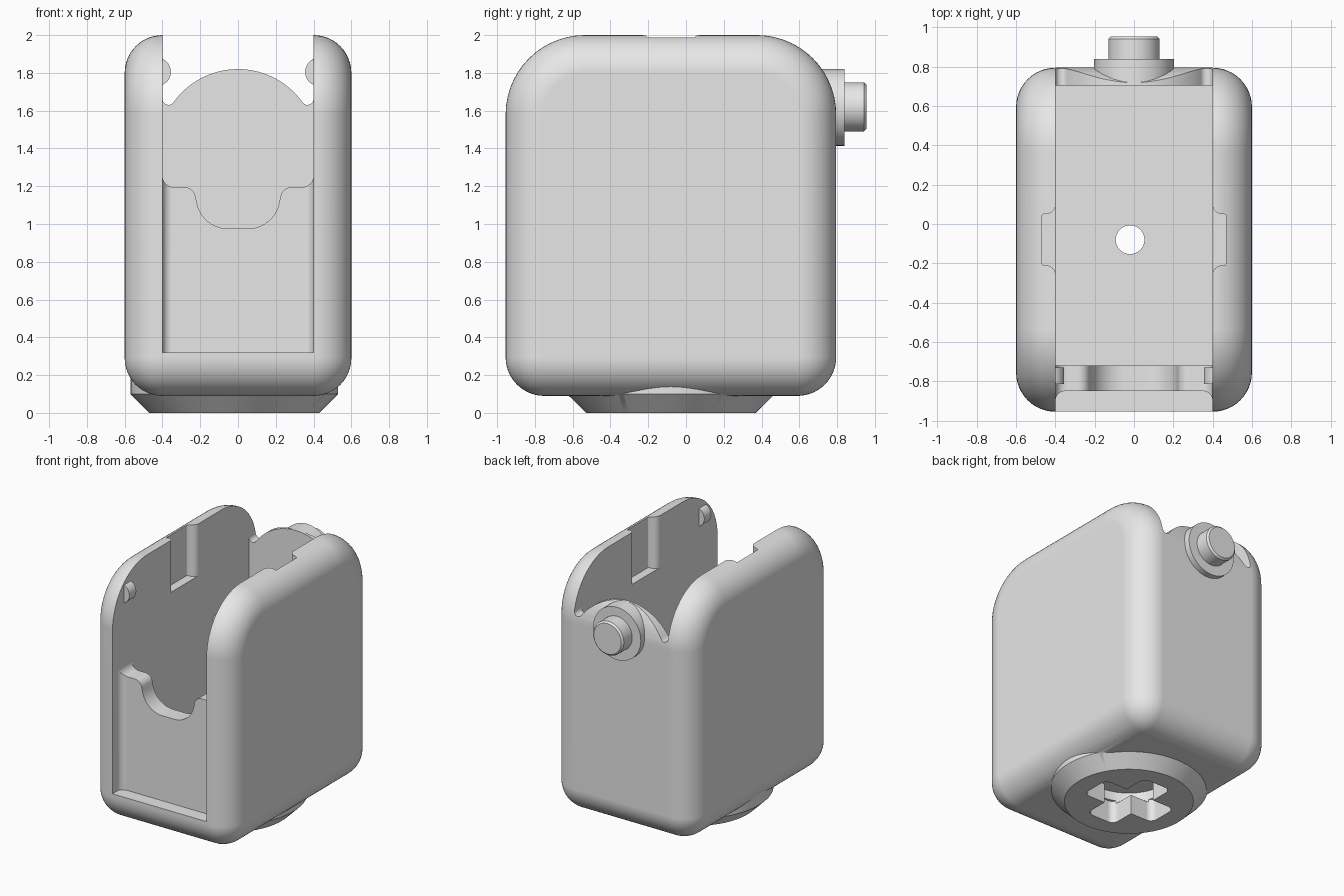
import bpy, bmesh
from math import sin, cos, tan, pi, radians
from mathutils import Vector, Matrix

cube = bpy.data.objects.get("Cube")
if cube:
    bpy.data.objects.remove(cube, do_unlink=True)

grey = bpy.data.materials.new("light_grey")
grey.use_nodes = True
grey.diffuse_color = (0.8, 0.8, 0.8, 1)
grey.node_tree.nodes["Principled BSDF"].inputs["Base Color"].default_value = (0.8, 0.8, 0.8, 1)


def rounded(points, seg=10):
    """Outline from (a, b, radius) corners, each corner turned into an arc."""
    out = []
    for i, (a, b, r) in enumerate(points):
        p = Vector((a, b))
        if r <= 0:
            out.append(p)
            continue
        u = (Vector(points[i - 1][:2]) - p).normalized()
        v = (Vector(points[(i + 1) % len(points)][:2]) - p).normalized()
        half = u.angle(v) / 2
        centre = p + (u + v).normalized() * (r / sin(half))
        start = p + u * (r / tan(half)) - centre
        sweep = pi - 2 * half
        if u.x * v.y - u.y * v.x > 0:
            sweep = -sweep
        for k in range(seg + 1):
            t = sweep * k / seg
            out.append(centre + Vector((start.x * cos(t) - start.y * sin(t),
                                        start.x * sin(t) + start.y * cos(t))))
    return out


def loft(name, rings):
    """Skin closed rings of equal length and cap both ends."""
    bm = bmesh.new()
    rows = [[bm.verts.new(p) for p in ring] for ring in rings]
    n = len(rows[0])
    for lo, hi in zip(rows, rows[1:]):
        for i in range(n):
            j = (i + 1) % n
            bm.faces.new((lo[i], lo[j], hi[j], hi[i]))
    bm.faces.new(rows[0])
    bm.faces.new(rows[-1])
    bmesh.ops.recalc_face_normals(bm, faces=bm.faces)
    mesh = bpy.data.meshes.new(name)
    bm.to_mesh(mesh)
    bm.free()
    mesh.materials.append(grey)
    obj = bpy.data.objects.new(name, mesh)
    bpy.context.collection.objects.link(obj)
    return obj


def prism(name, outline, axis, lo, hi):
    place = {"X": lambda p, t: (t, p[0], p[1]),
             "Y": lambda p, t: (p[0], t, p[1]),
             "Z": lambda p, t: (p[0], p[1], t)}[axis]
    return loft(name, [[place(p, t) for p in outline] for t in (lo, hi)])


def lathe(name, profile, centre, along_y=False, n=64):
    turn = Matrix.Rotation(-pi / 2 if along_y else 0, 3, "X")
    return loft(name, [[turn @ Vector((r * cos(2 * pi * k / n), r * sin(2 * pi * k / n), h))
                        + Vector(centre) for k in range(n)] for r, h in profile])


def boolean(target, tool, operation="DIFFERENCE"):
    mod = target.modifiers.new("bool", "BOOLEAN")
    mod.operation, mod.solver, mod.object = operation, "EXACT", tool
    bpy.context.view_layer.objects.active = target
    bpy.ops.object.modifier_apply(modifier=mod.name)
    bpy.data.objects.remove(tool, do_unlink=True)


def rect(a0, a1, b0, b1):
    return [(a0, b0), (a1, b0), (a1, b1), (a0, b1)]


# Housing: rounded side outline lofted across the width with rounded rims
R = 0.2
stations = []
for k in range(13):
    a = pi / 2 * k / 12
    stations.append((0.6 - R * (1 - cos(a)), R * (1 - sin(a))))
stations = [(-x, d) for x, d in stations] + [(x, d) for x, d in reversed(stations)]
rings = []
for x, d in stations:
    y0, y1, z0, z1 = -0.955 + d, 0.795 - d, 0.09 + d, 2.0 - d
    side = rounded([(y0, z0, 0.205 - d), (y1, z0, 0.205 - d),
                    (y1, z1, 0.42 - d), (y0, z1, 0.42 - d)], 14)
    rings.append([(x, p.x, p.y) for p in side])
housing = loft("housing", rings)

# Round foot with a chamfered lower edge
foot_at = (-0.02, -0.08, 0)
boolean(housing, lathe("foot", [(0.45, 0), (0.55, 0.1), (0.55, 0.25)], foot_at, n=96), "UNION")

# Main cavity
W = 0.4
boolean(housing, prism("cavity", rect(-W, W, -0.72, 0.705), "Z", 0.3, 2.3))

# Front recess with rounded inner corners
boolean(housing, prism("recess", rounded([(-W, -1.2, 0), (W, -1.2, 0),
                                          (W, -0.85, 0.05), (-W, -0.85, 0.05)]), "Z", 0.32, 2.3))

# Opening above the front wall with a finger scoop
half = [(W, 2.3, 0), (W, 1.195, 0.06), (0.235, 1.195, 0.06), (0.19, 0.975, 0.17)]
scoop = half + [(-x, z, r) for x, z, r in reversed(half)]
boolean(housing, prism("scoop", rounded(scoop), "Y", -0.91, -0.6))

# Opening above the arched back wall
arch = [(0.42 * sin(radians(t)), 1.4 + 0.42 * cos(radians(t)), 0) for t in range(54, -55, -3)]
back = [(W, 2.3, 0), (W, 1.564, 0.032)] + arch + [(-W, 1.564, 0.032), (-W, 2.3, 0)]
boolean(housing, prism("back_opening", rounded(back), "Y", 0.6, 1.0))

# Guide slots inside both side walls
slot = [(0.3, -0.3, 0), (0.399, -0.3, 0), (0.399, -0.21, 0.05), (0.468, -0.21, 0.01),
        (0.468, 0.05, 0.01), (0.399, 0.05, 0.05), (0.399, 0.14, 0), (0.3, 0.14, 0)]
for s in (-1, 1):
    outline = [(s * p.x, p.y) for p in rounded(slot, 6)]
    boolean(housing, prism("slot", outline, "Z", 1.6, 2.3))

# Cross-shaped socket, round chamber and through hole in the foot
w, e = 0.12, 0.31
cross = []
for k in range(4):
    turn = Matrix.Rotation(k * pi / 2, 2)
    for a, b, r in ((w, -w, 0), (e, -w, 0.05), (e, w, 0.05)):
        p = turn @ Vector((a, b))
        cross.append((p.x + foot_at[0], p.y + foot_at[1], r))
boolean(housing, prism("socket", rounded(cross, 6), "Z", -0.1, 0.17))
boolean(housing, lathe("chamber", [(0.3, 0.15), (0.3, 0.24)], foot_at))
boolean(housing, lathe("through_hole", [(0.073, 0.2), (0.073, 0.5)], foot_at))

# Retaining bumps on the inner front edges
parts = [housing]
for side_name, s in (("right", -1), ("left", 1)):
    parts.append(lathe(side_name + "_bump", [(0.075, -0.815), (0.075, -0.73)],
                       (s * 0.43, 0, 1.805), True, 32))

# Rear flange and pin
parts.append(lathe("rear_flange", [(0.203, 0.72), (0.203, 0.84)], (0, 0, 1.617), True))
parts.append(lathe("rear_pin", [(0.13, 0.8), (0.13, 0.942), (0.117, 0.955)], (0, 0, 1.62), True))

# Smooth curved faces, keep hard edges crisp
for obj in parts:
    bpy.ops.object.select_all(action="DESELECT")
    obj.select_set(True)
    bpy.context.view_layer.objects.active = obj
    bpy.ops.object.shade_smooth_by_angle(angle=radians(30))
    normals = obj.modifiers.new("weighted_normals", "WEIGHTED_NORMAL")
    normals.keep_sharp = True
